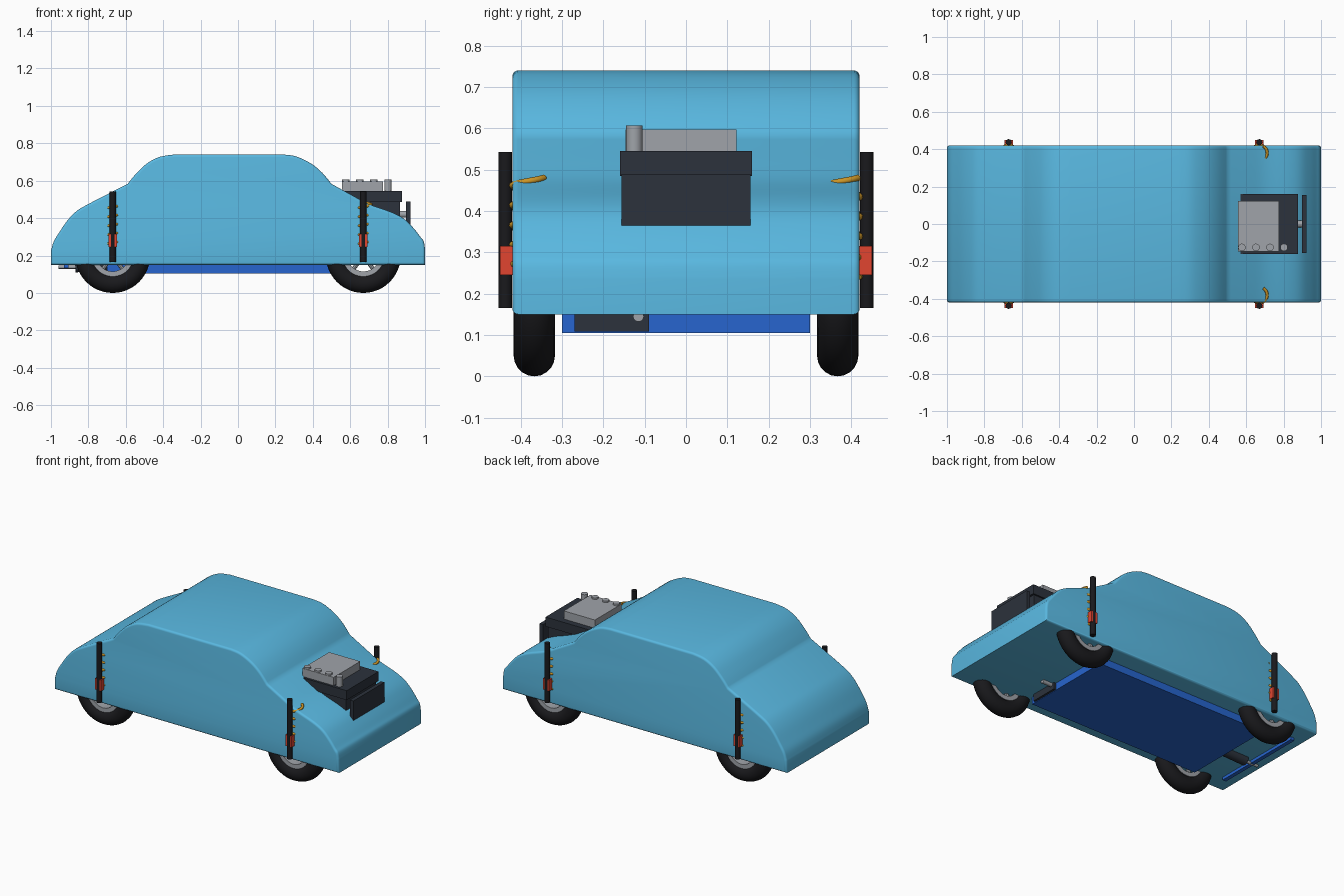
import bpy, bmesh, math
from mathutils import Matrix, Vector

if "Cube" in bpy.data.objects:
    bpy.data.objects.remove(bpy.data.objects["Cube"])


def material(name, rgb):
    m = bpy.data.materials.new(name)
    m.diffuse_color = (*rgb, 1)
    m.use_nodes = True
    m.node_tree.nodes["Principled BSDF"].inputs["Base Color"].default_value = m.diffuse_color
    return m


SKY = material("sky_blue", (0.10, 0.48, 0.75))
BLUE = material("deep_blue", (0.02, 0.13, 0.62))
BLACK = material("rubber", (0.01, 0.01, 0.012))
DARK = material("dark_slate", (0.025, 0.032, 0.045))
RED = material("orange_red", (0.75, 0.06, 0.03))
GOLD = material("gold", (0.60, 0.30, 0.02))
METAL = material("metal", (0.35, 0.37, 0.40))


def finish(name, bm, mat, angle=35):
    bmesh.ops.recalc_face_normals(bm, faces=bm.faces[:])
    me = bpy.data.meshes.new(name)
    bm.to_mesh(me)
    bm.free()
    for p in me.polygons:
        p.use_smooth = True
    me.set_sharp_from_angle(angle=math.radians(angle))
    me.materials.append(mat)
    ob = bpy.data.objects.new(name, me)
    bpy.context.collection.objects.link(ob)
    return ob


def box(name, x, y, z, mat):
    bm = bmesh.new()
    size = Vector((x[1] - x[0], y[1] - y[0], z[1] - z[0]))
    mid = Vector((x[0] + x[1], y[0] + y[1], z[0] + z[1])) / 2
    bmesh.ops.create_cube(bm, size=1, matrix=Matrix.Translation(mid) @ Matrix.Diagonal((*size, 1)))
    return finish(name, bm, mat)


def rod(name, a, b, r, mat, n=20):
    a, b = Vector(a), Vector(b)
    rot = (b - a).to_track_quat('Z', 'Y').to_matrix().to_4x4()
    bm = bmesh.new()
    bmesh.ops.create_cone(bm, cap_ends=True, segments=n, radius1=r, radius2=r, depth=(b - a).length,
                          matrix=Matrix.Translation((a + b) / 2) @ rot)
    return finish(name, bm, mat)


def ring(name, centre, section, mat, n=48):
    """Revolve a closed (radius, y) section about the y axis."""
    bm = bmesh.new()
    loops = []
    for i in range(n):
        t = 2 * math.pi * i / n
        loops.append([bm.verts.new((centre[0] + r * math.cos(t), centre[1] + y,
                                    centre[2] + r * math.sin(t))) for r, y in section])
    k = len(section)
    for i in range(n):
        p, q = loops[i], loops[(i + 1) % n]
        for j in range(k):
            bm.faces.new((p[j], p[(j + 1) % k], q[(j + 1) % k], q[j]))
    return finish(name, bm, mat)


def smooth_path(pts, steps=4):
    """Catmull-Rom interpolation through the points."""
    out = []
    for i in range(len(pts) - 1):
        p0, p1 = Vector(pts[max(i - 1, 0)]), Vector(pts[i])
        p2, p3 = Vector(pts[i + 1]), Vector(pts[min(i + 2, len(pts) - 1)])
        for s in range(steps):
            t = s / steps
            out.append(0.5 * (2 * p1 + (p2 - p0) * t + (2 * p0 - 5 * p1 + 4 * p2 - p3) * t * t
                              + (3 * p1 - p0 - 3 * p2 + p3) * t ** 3))
    return out + [Vector(pts[-1])]


# Body shell: side profile extruded across the width, with rounded side edges
rear = [(-1, .225), (-.985, .275), (-.955, .325), (-.91, .39), (-.86, .44), (-.8, .475), (-.7, .527), (-.59, .583)]
cabin = [(-.59, .583), (-.55, .632), (-.49, .69), (-.42, .727), (-.34, .74)]
front = [(.24, .74), (.31, .73), (.39, .692), (.45, .643), (.5, .583)]
hood = [(.5, .583), (.6, .528), (.7, .475), (.82, .432), (.89, .395), (.94, .345), (.975, .3), (.993, .275), (1, .235)]
profile = [Vector((-1, .15))] + smooth_path(rear) + smooth_path(cabin)[1:] + smooth_path(front) \
    + smooth_path(hood)[1:] + [Vector((1, .15))]
bm = bmesh.new()
cap = bm.faces.new([bm.verts.new((p.x, -.42, p.y)) for p in profile])
new = bmesh.ops.extrude_face_region(bm, geom=[cap])["geom"]
bmesh.ops.translate(bm, vec=(0, .84, 0), verts=[g for g in new if isinstance(g, bmesh.types.BMVert)])
bmesh.ops.recalc_face_normals(bm, faces=bm.faces[:])
rim = [e for e in bm.edges if abs(e.verts[0].co.y - e.verts[1].co.y) < .01]
bmesh.ops.bevel(bm, geom=rim, offset=.014, segments=4, profile=.5, affect='EDGES', clamp_overlap=True)
finish("body_shell", bm, SKY, 40)

# Chassis and the small parts under the body
box("chassis_plate", (-.7, .5), (-.3, .3), (.105, .17), BLUE)
box("rear_crossbar", (-.93, -.905), (-.3, .3), (.132, .17), BLUE)
box("front_battery", (.47, .515), (-.27, -.09), (.108, .16), DARK)
rod("front_coupling", (.5, -.115, .145), (.58, -.115, .145), .013, METAL)
rod("exhaust_muffler", (-.66, -.06, .148), (-.87, -.06, .14), .03, DARK)
rod("exhaust_pipe", (-.85, -.06, .138), (-.96, -.06, .138), .009, METAL)

# Wheels, suspension rods, collars and coil springs at the four corners
tyre = [(.15 + .05 * math.cos(2 * math.pi * i / 20), .05 * math.sin(2 * math.pi * i / 20)) for i in range(20)]
for ex, sx in (("rear", -1), ("front", 1)):
    for ey, sy in (("near", -1), ("far", 1)):
        tag = f"{ex}_{ey}"
        x, y = .67 * sx, .367 * sy
        ring(f"{tag}_tyre", (x, y, .2), tyre, BLACK)
        ring(f"{tag}_rim", (x, y, .2), [(.085, -.035), (.112, -.035), (.112, .035), (.085, .035)], METAL)
        rod(f"{tag}_hub", (x, y - .03, .2), (x, y + .03, .2), .03, METAL)
        for i in range(5):
            t = math.pi / 2 + 2 * math.pi * i / 5
            c, s = math.cos(t), math.sin(t)
            rod(f"{tag}_spoke_{i}", (x + .02 * c, y, .2 + .02 * s), (x + .095 * c, y, .2 + .095 * s), .011, METAL, 8)
        rod(f"{tag}_shock_rod", (x, .437 * sy, .165), (x, .437 * sy, .543), .0165, BLACK)
        ys = sorted((.418 * sy, .45 * sy))
        box(f"{tag}_shock_collar", (x - .022, x + .022), ys, (.245, .315), RED)

        cu = bpy.data.curves.new(f"{tag}_spring", 'CURVE')
        cu.dimensions = '3D'
        cu.bevel_depth = .008
        cu.bevel_resolution = 2
        cu.use_fill_caps = True
        sp = cu.splines.new('POLY')
        n = 120
        sp.points.add(n)
        for i in range(n + 1):
            t = 2 * math.pi * 5 * i / n + math.radians(60)
            sp.points[i].co = (x + .042 * math.cos(t), .38 * sy + .042 * math.sin(t), .24 + .24 * i / n, 1)
        cu.materials.append(GOLD)
        bpy.context.collection.objects.link(bpy.data.objects.new(f"{tag}_spring", cu))
    # Axle
    rod(f"{ex}_axle", (.67 * sx, -.36, .2), (.67 * sx, .36, .2), .018, METAL)

# Engine rising through the hood
box("engine_block", (.58, .865), (-.15, .15), (.39, .49), DARK)
box("engine_head", (.567, .877), (-.16, .16), (.485, .545), DARK)
box("intake_cover", (.556, .775), (-.146, .122), (.54, .597), METAL)
for i in range(4):
    x = .577 + .075 * i
    rod(f"intake_stack_{i}", (x, -.125, .53), (x, -.125, .607), .02, METAL)
rod("fan_shaft", (.86, 0, .42), (.9, 0, .42), .018, METAL)
box("radiator", (.897, .922), (-.156, .156), (.358, .49), DARK)
